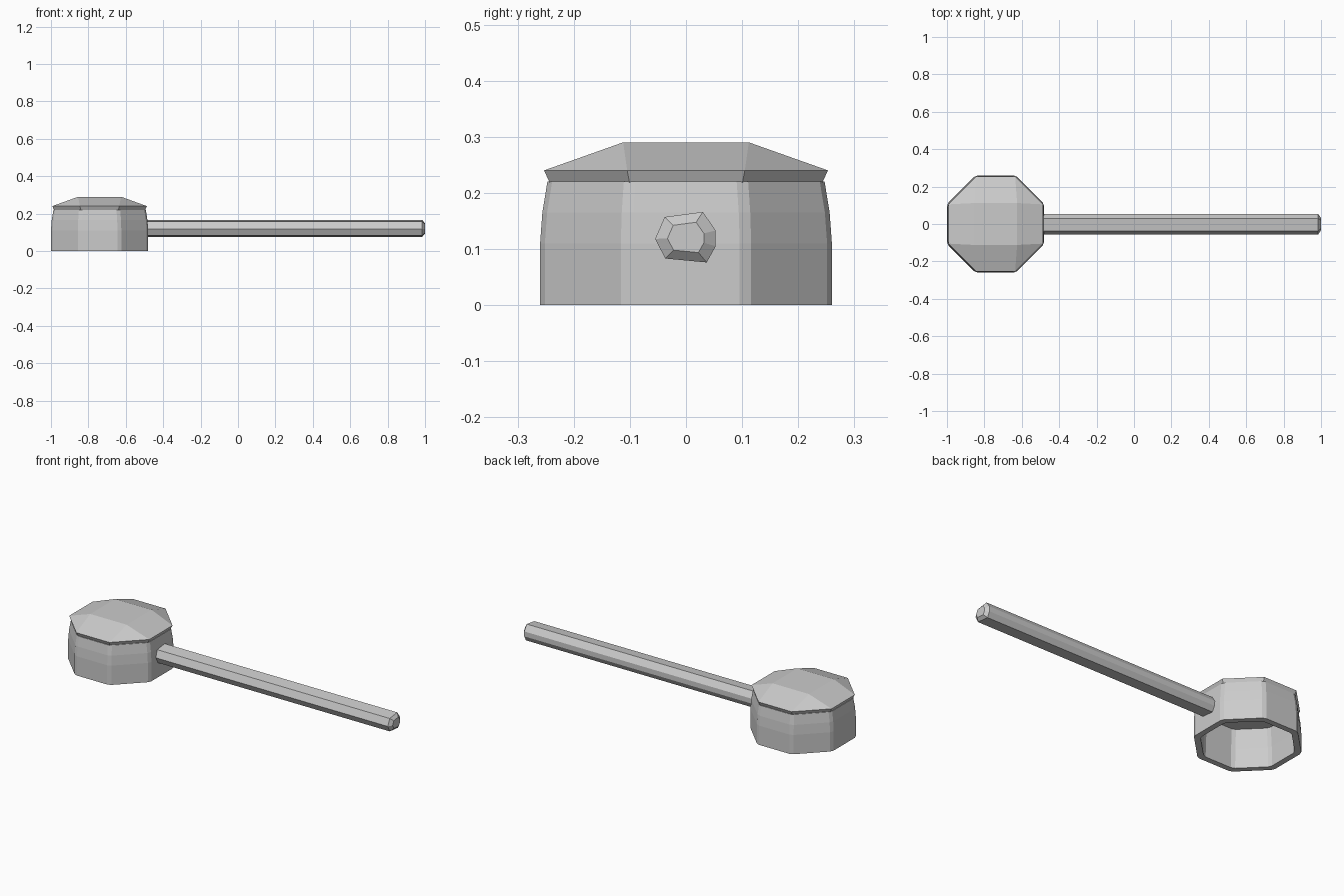
import bpy, math

if "Cube" in bpy.data.objects:
    bpy.data.objects.remove(bpy.data.objects["Cube"])

CX = -0.74  # head centre in x


def make_object(name, verts, faces):
    mesh = bpy.data.meshes.new(name)
    mesh.from_pydata(verts, [], faces)
    mesh.update()
    ob = bpy.data.objects.new(name, mesh)
    bpy.context.collection.objects.link(ob)
    return ob


def octagon(flat, z, cut=0.0):
    """Octagon with flats on the axes; cut > 0 chamfers each corner."""
    half = flat * math.tan(math.pi / 8) - cut
    pts = []
    for i in range(8):
        a = i * math.pi / 4
        for s in ((-half, half) if cut else (half,)):
            pts.append((CX + flat * math.cos(a) - s * math.sin(a),
                        flat * math.sin(a) + s * math.cos(a), z))
    return pts


def bridge(rings, loop=False, caps=False):
    n = len(rings[0])
    verts = [p for r in rings for p in r]
    faces = []
    count = len(rings) if loop else len(rings) - 1
    for k in range(count):
        a, b = k * n, ((k + 1) % len(rings)) * n
        for i in range(n):
            j = (i + 1) % n
            faces.append((a + i, a + j, b + j, b + i))
    if caps:
        faces.append(tuple(reversed(range(n))))
        faces.append(tuple(range(len(verts) - n, len(verts))))
    return verts, faces


# Head wall: open ring of eight panels with narrow corner strips
wall = [octagon(0.26, 0, 0.012), octagon(0.26, 0.11, 0.012),
        octagon(0.256, 0.165, 0.012), octagon(0.247, 0.22, 0.012),
        octagon(0.215, 0.22, 0.012), octagon(0.225, 0.11, 0.012),
        octagon(0.228, 0, 0.012)]
make_object("head_wall", *bridge(wall, loop=True))

# Lid: octagonal slab rising to a small square top
verts, faces = bridge([octagon(0.242, 0.216), octagon(0.253, 0.24)])
faces.append(tuple(reversed(range(8))))
for sx, sy in ((1, 1), (-1, 1), (-1, -1), (1, -1)):
    verts.append((CX + 0.115 * sx, 0.112 * sy, 0.29))
for q in range(4):
    a, b = 8 + 2 * q, 8 + 2 * q + 1
    faces.append((a, b, 16 + q))
    faces.append((b, 8 + (2 * q + 2) % 8, 16 + (q + 1) % 4, 16 + q))
faces.append((16, 17, 18, 19))
make_object("lid", verts, faces)

# Handle: irregular seven-sided bar with a slightly tapered tip
profile = [(-0.055, 0.118), (-0.037, 0.083), (0.037, 0.076), (0.053, 0.105),
           (0.053, 0.133), (0.03, 0.166), (-0.038, 0.157)]


def section(x, s):
    return [(x, y * s, 0.12 + (z - 0.12) * s) for y, z in profile]


make_object("handle", *bridge(
    [section(-0.51, 1), section(0.985, 1), section(1.0, 0.6)], caps=True))
